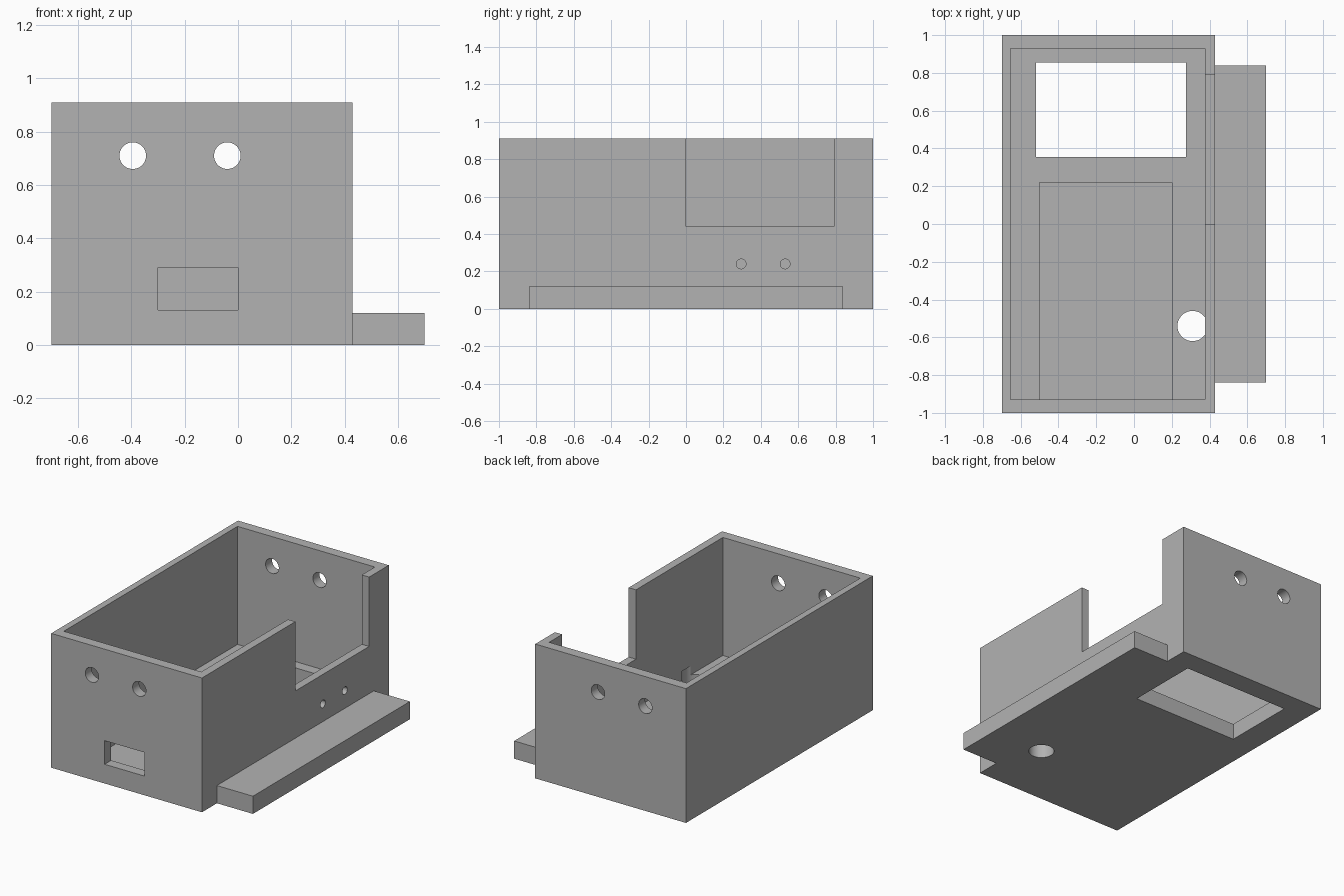
import bpy
from math import pi

cube = bpy.data.objects.get("Cube")
if cube:
    bpy.data.objects.remove(cube, do_unlink=True)

grey = bpy.data.materials.new("plain_grey")
grey.use_nodes = True
grey.diffuse_color = (0.45, 0.45, 0.45, 1)
grey.node_tree.nodes["Principled BSDF"].inputs["Base Color"].default_value = grey.diffuse_color


def block(name, x, y, z):
    """Box spanning the given (low, high) ranges."""
    spans = (x, y, z)
    bpy.ops.mesh.primitive_cube_add(size=1, location=[(a + b) / 2 for a, b in spans])
    ob = bpy.context.object
    ob.name = name
    ob.scale = [b - a for a, b in spans]
    bpy.ops.object.transform_apply(location=True, rotation=False, scale=True)
    ob.data.materials.append(grey)
    return ob


def rod(name, centre, radius, length, axis="Z"):
    """Round cutter along an axis."""
    turn = {"X": (0, pi / 2, 0), "Y": (pi / 2, 0, 0), "Z": (0, 0, 0)}[axis]
    bpy.ops.mesh.primitive_cylinder_add(vertices=48, radius=radius, depth=length,
                                        location=centre, rotation=turn)
    ob = bpy.context.object
    ob.name = name
    ob.data.materials.append(grey)
    return ob


def cut(target, cutter):
    """Subtract the cutter and discard it."""
    cutter.hide_render = True
    mod = target.modifiers.new("cut", "BOOLEAN")
    mod.operation = "DIFFERENCE"
    mod.solver = "EXACT"
    mod.object = cutter
    bpy.context.view_layer.objects.active = target
    bpy.ops.object.modifier_apply(modifier=mod.name)
    bpy.data.objects.remove(cutter, do_unlink=True)


FLOOR = 0.11

# Open-topped case
case = block("case", (-0.70, 0.43), (-1, 1), (0, 0.91))
cut(case, block("cavity", (-0.655, 0.375), (-0.93, 0.93), (FLOOR, 1.1)))

# Floor recess and rectangular floor opening
cut(case, block("floor_recess", (-0.5, 0.2), (-0.93, 0.22), (0.06, 0.2)))
cut(case, block("floor_opening", (-0.52, 0.275), (0.355, 0.855), (-0.1, 0.3)))

# Notch in the side wall and port in the front wall
cut(case, block("side_notch", (0.34, 0.6), (0, 0.79), (0.44, 1.1)))
cut(case, block("front_port", (-0.3, 0), (-1.1, -0.9), (0.13, 0.29)))

# Cable hole in the floor, biting slightly into the side wall
cut(case, rod("cable_hole", (0.31, -0.54, 0.035), 0.08, 0.27))

# Paired holes through the front and back walls
for x in (-0.395, -0.04):
    cut(case, rod("end_hole", (x, 0, 0.71), 0.05, 2.4, "Y"))

# Small screw holes in the side wall
for y in (0.295, 0.53):
    cut(case, rod("screw_hole", (0.4, y, 0.24), 0.026, 0.2, "X"))

# Mounting ledge along the side
ledge = block("side_ledge", (0.43, 0.70), (-0.84, 0.84), (0, 0.12))

# Smooth hole walls with sharp edges elsewhere
bpy.ops.object.select_all(action="DESELECT")
case.select_set(True)
bpy.context.view_layer.objects.active = case
bpy.ops.object.shade_smooth_by_angle(angle=pi / 6)
